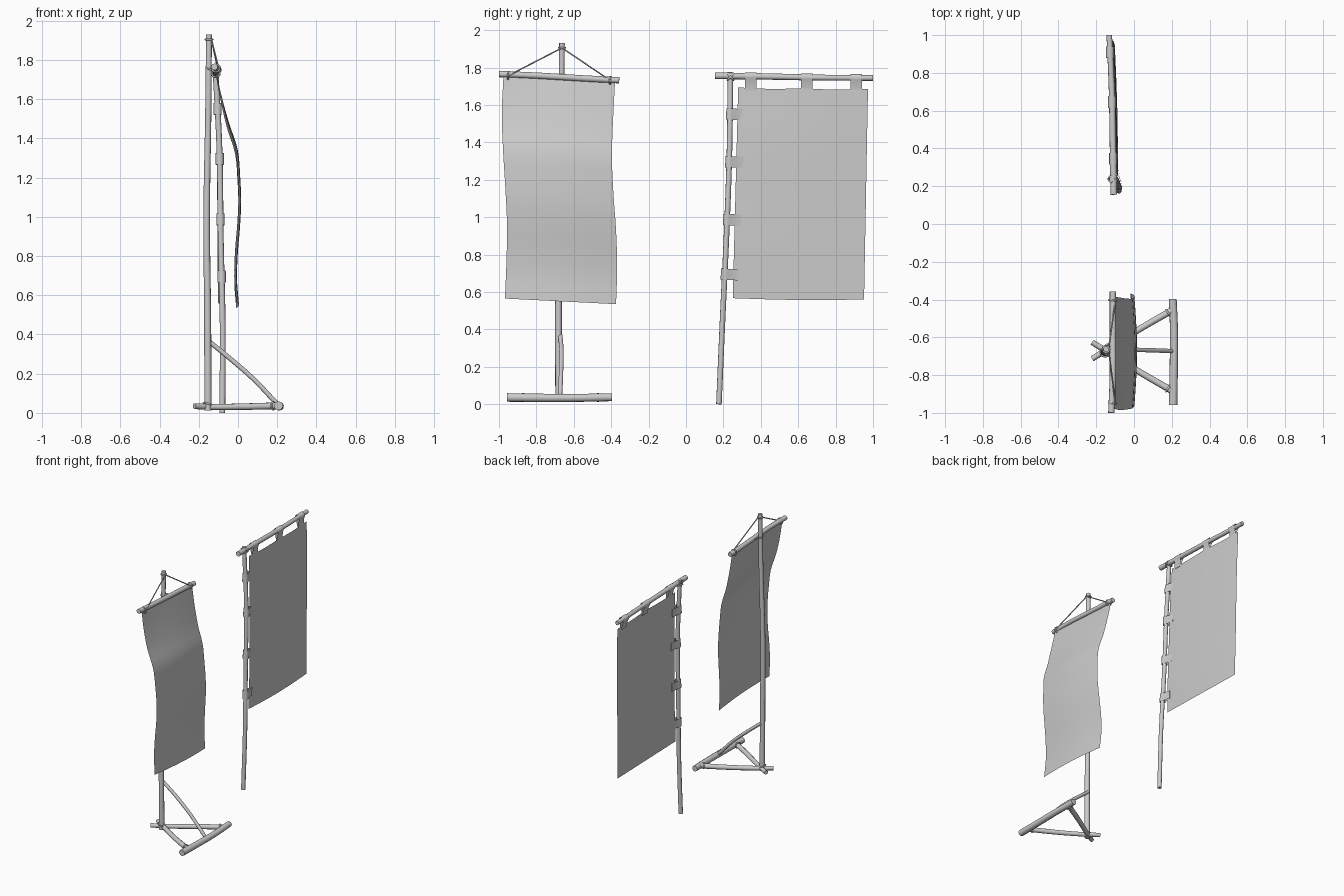
import bpy, math
from mathutils import Vector

if "Cube" in bpy.data.objects:
    bpy.data.objects.remove(bpy.data.objects["Cube"])


def finish(name, verts, faces, angle=40):
    me = bpy.data.meshes.new(name)
    me.from_pydata(verts, [], faces)
    ob = bpy.data.objects.new(name, me)
    bpy.context.collection.objects.link(ob)
    bpy.ops.object.select_all(action='DESELECT')
    ob.select_set(True)
    bpy.context.view_layer.objects.active = ob
    bpy.ops.object.shade_smooth_by_angle(angle=math.radians(angle))
    return ob


def spline(keys, t):
    """Catmull-Rom value at t in 0..1 over evenly spaced keys (Vectors or floats)."""
    n = len(keys) - 1
    i = min(int(t * n), n - 1)
    f = t * n - i
    p1, p2 = keys[i], keys[i + 1]
    p0 = keys[i - 1] if i > 0 else p1 * 2 - p2
    p3 = keys[i + 2] if i + 2 <= n else p2 * 2 - p1
    return (p1 * 2 + (p2 - p0) * f + (p0 * 2 - p1 * 5 + p2 * 4 - p3) * f * f
            + (p1 * 3 - p0 - p2 * 3 + p3) * f ** 3) * 0.5


def pole(name, pts, r0, r1=None, sides=10, steps=3):
    """Capped, tapered round stick through the points."""
    r1 = r0 if r1 is None else r1
    pts = [Vector(p) for p in pts]
    n = steps * (len(pts) - 1)
    path = [spline(pts, i / n) for i in range(n + 1)]
    axis = (pts[-1] - pts[0]).normalized()
    a = axis.orthogonal().normalized()
    b = axis.cross(a)
    verts, faces = [], []
    for i, p in enumerate(path):
        r = r0 + (r1 - r0) * i / n
        for k in range(sides):
            t = math.tau * k / sides
            verts.append(p + (a * math.cos(t) + b * math.sin(t)) * r)
    for i in range(n):
        for k in range(sides):
            j = (k + 1) % sides
            faces.append((i * sides + k, i * sides + j,
                          (i + 1) * sides + j, (i + 1) * sides + k))
    faces.append(tuple(reversed(range(sides))))
    faces.append(tuple(range(n * sides, (n + 1) * sides)))
    return finish(name, verts, faces)


def binding(name, loc, direction, r, thick=0.005):
    """Rope ring tied round a stick."""
    rot = Vector(direction).to_track_quat('Z', 'Y').to_euler()
    bpy.ops.mesh.primitive_torus_add(major_segments=14, minor_segments=6, major_radius=r,
                                     minor_radius=thick, location=loc, rotation=rot)
    bpy.context.object.name = name
    bpy.ops.object.shade_smooth()


def sheet(name, func, nu, nv):
    verts = [func(i / nu, j / nv) for j in range(nv + 1) for i in range(nu + 1)]
    w = nu + 1
    faces = [(j * w + i, (j + 1) * w + i, (j + 1) * w + i + 1, j * w + i + 1)
             for j in range(nv) for i in range(nu)]
    return finish(name, verts, faces, 80)


def strap(name, centre, along, toward, width, reach, r=0.021):
    """Cloth loop round a stick, its ends meeting on the banner at `reach`."""
    c, al, to = Vector(centre), Vector(along).normalized(), Vector(toward).normalized()
    side = al.cross(to)
    prof = [(reach, 0.003), (r * 1.3, 0.010)]
    prof += [(r * math.cos(t), r * math.sin(t))
             for t in (math.radians(d) for d in range(60, 301, 30))]
    prof += [(r * 1.3, -0.010), (reach, -0.003)]
    n = len(prof)
    verts = [c + to * u + side * v + al * s for s in (-width / 2, width / 2) for u, v in prof]
    return finish(name, verts, [(k, (k + 1) % n, n + (k + 1) % n, n + k) for k in range(n)])


# standing banner: post and crossbar
pole("standing_post", [(-.153, -.68, .012), (-.155, -.682, .5), (-.16, -.677, 1.0),
                       (-.152, -.668, 1.5), (-.148, -.663, 1.93)], .019, .015, steps=4)
pole("standing_crossbar", [(-.12, -1, 1.765), (-.112, -.8, 1.757),
                           (-.112, -.55, 1.742), (-.112, -.357, 1.732)], .017)

# hanging ropes and their ties
top = (-.148, -.663, 1.905)
binding("rope_top_tie", top, (0, 0, 1), .018)
for side, y, z in (("left", -.95, 1.762), ("right", -.405, 1.736)):
    pole("hanging_rope_" + side, [(-.135, -.663, 1.905), (-.098, y, z - .005)], .004, sides=6)
    binding("crossbar_tie_" + side, (-.113, y, z - .004), (.1, 1, -.05), .02)
binding("crossbar_post_tie", (-.132, -.666, 1.75), (.3, 0, 1), .03)

# standing banner cloth, blown forward
X1 = [-.112, -.084, -.05, -.008, .004, .009, .003, -.008, -.012, -.002]
L1 = [-.976, -.985, -.978, -.966, -.957, -.96, -.968]
R1 = [-.38, -.39, -.396, -.388, -.374, -.368, -.374]


def cloth1(u, v):
    belly = math.sin(math.pi * u) * .014 - .007
    y0, y1 = spline(L1, v), spline(R1, v)
    z = 1.752 - .035 * u + (.565 - 1.752 + .005 * u) * v
    return (spline(X1, v) + belly * min(1, v * 4), y0 + (y1 - y0) * u, z)


sheet("standing_banner_cloth", cloth1, 14, 36)

# tripod base
pole("base_front_bar", [(.207, -.957, .036), (.21, -.78, .034), (.212, -.58, .034),
                        (.205, -.396, .037)], .023, .021)
for side, s in (("left", -1), ("right", 1)):
    m = -.67
    pole("base_leg_" + side, [(-.222, m - s * .044, .034), (-.10, m + s * .032, .03),
                              (.04, m + s * .12, .032), (.2, m + s * .212, .036)], .015, .018)
    binding("base_leg_tie_" + side, (.18, m + s * .2, .036), (.86, s * .5, 0), .019)
binding("base_post_tie", (-.154, -.68, .045), (.3, .1, 1), .023)
pole("base_brace", [(-.153, -.672, .368), (-.05, -.666, .285), (.08, -.668, .172),
                    (.2, -.673, .045)], .012)

# flag banner: post and crossbar
POST = [Vector(p) for p in ((-.08, .176, 0), (-.078, .195, .44), (-.088, .216, .89),
                            (-.094, .232, 1.33), (-.116, .238, 1.775))]
BAR = [Vector(p) for p in ((-.107, .155, 1.756), (-.112, .436, 1.752),
                           (-.118, .718, 1.746), (-.131, 1, 1.744))]
pole("flag_post", POST, .015, .015, steps=4)
pole("flag_crossbar", BAR, .018, .015)
binding("flag_post_tie", (-.112, .238, 1.75), (0, 1, 1), .024)
binding("flag_post_tie_cross", (-.112, .238, 1.75), (0, 1, -1), .024)

# flag banner cloth
XL = [-.105, -.094, -.09, -.086, -.09]
XR = [-.115, -.108, -.106, -.105, -.102]


def cloth2(u, v):
    y0, y1 = .279 - .029 * v, .973 - .021 * v
    x = spline(XL, v) * (1 - u) + spline(XR, v) * u + .007 * math.sin(math.pi * u)
    zt = 1.694 - .008 * u - .006 * abs(math.sin(math.tau * u))
    zb = .567 - .007 * u - .006 * math.sin(math.pi * u)
    return (x, y0 + (y1 - y0) * u, zt + (zb - zt) * v)


sheet("flag_banner_cloth", cloth2, 18, 24)

# straps holding the cloth to crossbar and post
for i, y in enumerate((.346, .646, .91)):
    c = spline(BAR, (y - .155) / .845)
    strap(f"crossbar_strap_{i + 1}", c, (0, 1, 0), (.08, 0, -1), .062, .078)
for i, z in enumerate((.695, .985, 1.297, 1.552)):
    c = spline(POST, z / 1.775)
    strap(f"post_strap_{i + 1}", c, (0, .04, 1), (0, 1, -.04), .06, .075)
